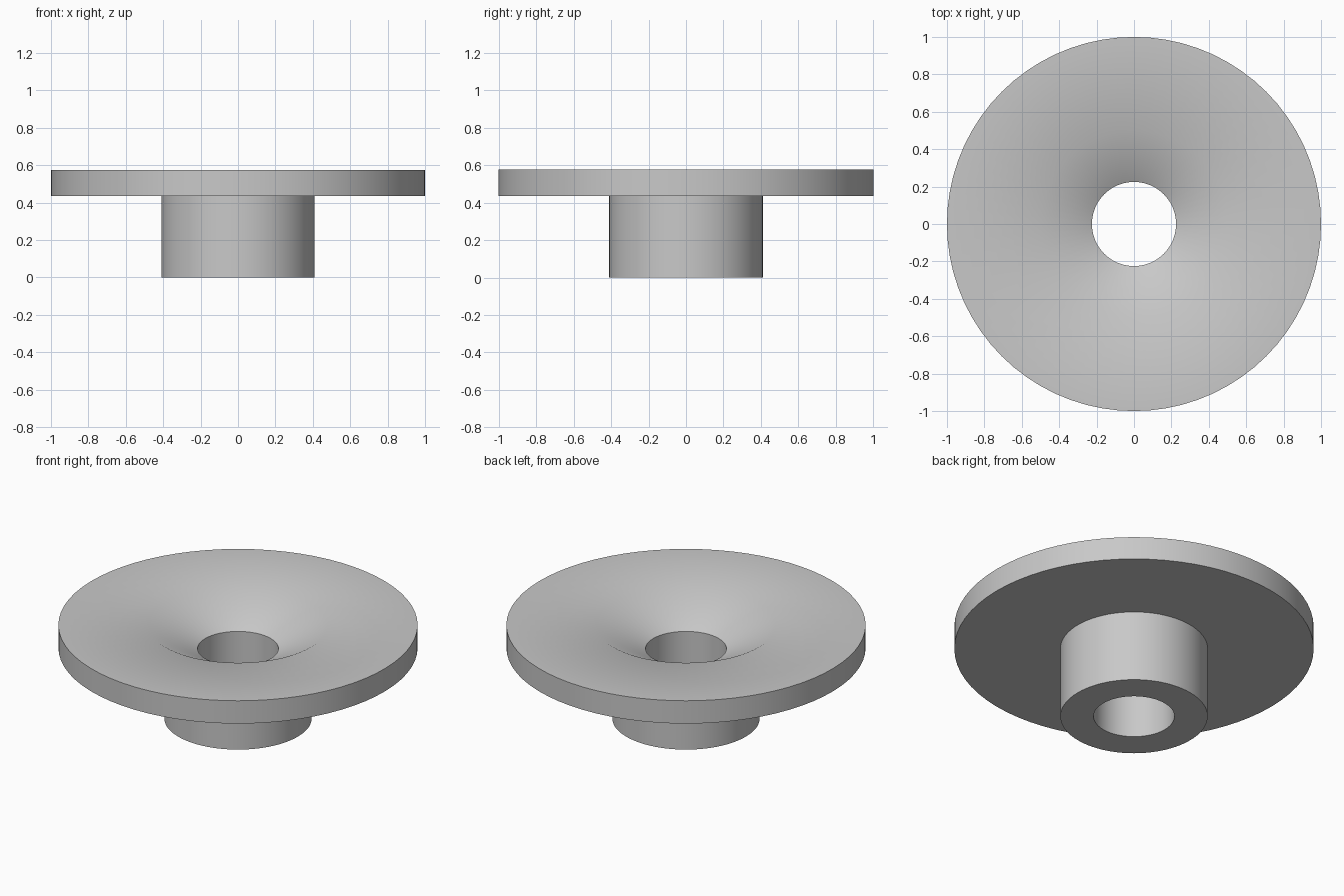
import bpy
import bmesh
from math import tau, radians
from mathutils import Vector

cube = bpy.data.objects.get("Cube")
if cube:
    bpy.data.objects.remove(cube, do_unlink=True)

SEGMENTS = 72
BORE, HUB, DISH, RIM = 0.225, 0.41, 0.50, 1.0
FLANGE_Z, TOP_Z, THROAT_Z = 0.435, 0.575, 0.43

# Plain grey material
grey = bpy.data.materials.new("plain_grey")
grey.use_nodes = True
colour = (0.58, 0.58, 0.58, 1)
grey.diffuse_color = colour
grey.node_tree.nodes["Principled BSDF"].inputs["Base Color"].default_value = colour

# Closed cross-section: hub, flange, conical dish, through bore
profile = [(BORE, 0), (HUB, 0), (HUB, FLANGE_Z), (RIM, FLANGE_Z),
           (RIM, TOP_Z), (DISH, TOP_Z), (BORE, THROAT_Z)]

bm = bmesh.new()
verts = [bm.verts.new((r, 0, z)) for r, z in profile]
edges = [bm.edges.new((v, verts[(i + 1) % len(verts)])) for i, v in enumerate(verts)]
bmesh.ops.spin(bm, geom=verts + edges, cent=Vector(), axis=(0, 0, 1),
               angle=tau, steps=SEGMENTS)
bmesh.ops.remove_doubles(bm, verts=bm.verts, dist=0.0005)
bmesh.ops.recalc_face_normals(bm, faces=bm.faces)

mesh = bpy.data.meshes.new("flanged_bushing")
bm.to_mesh(mesh)
bm.free()
mesh.materials.append(grey)
bushing = bpy.data.objects.new("flanged_bushing", mesh)
bpy.context.collection.objects.link(bushing)

# Smooth round walls and dish, crisp outer corners
bpy.ops.object.select_all(action='DESELECT')
bushing.select_set(True)
bpy.context.view_layer.objects.active = bushing
bpy.ops.object.shade_smooth_by_angle(angle=radians(32))
